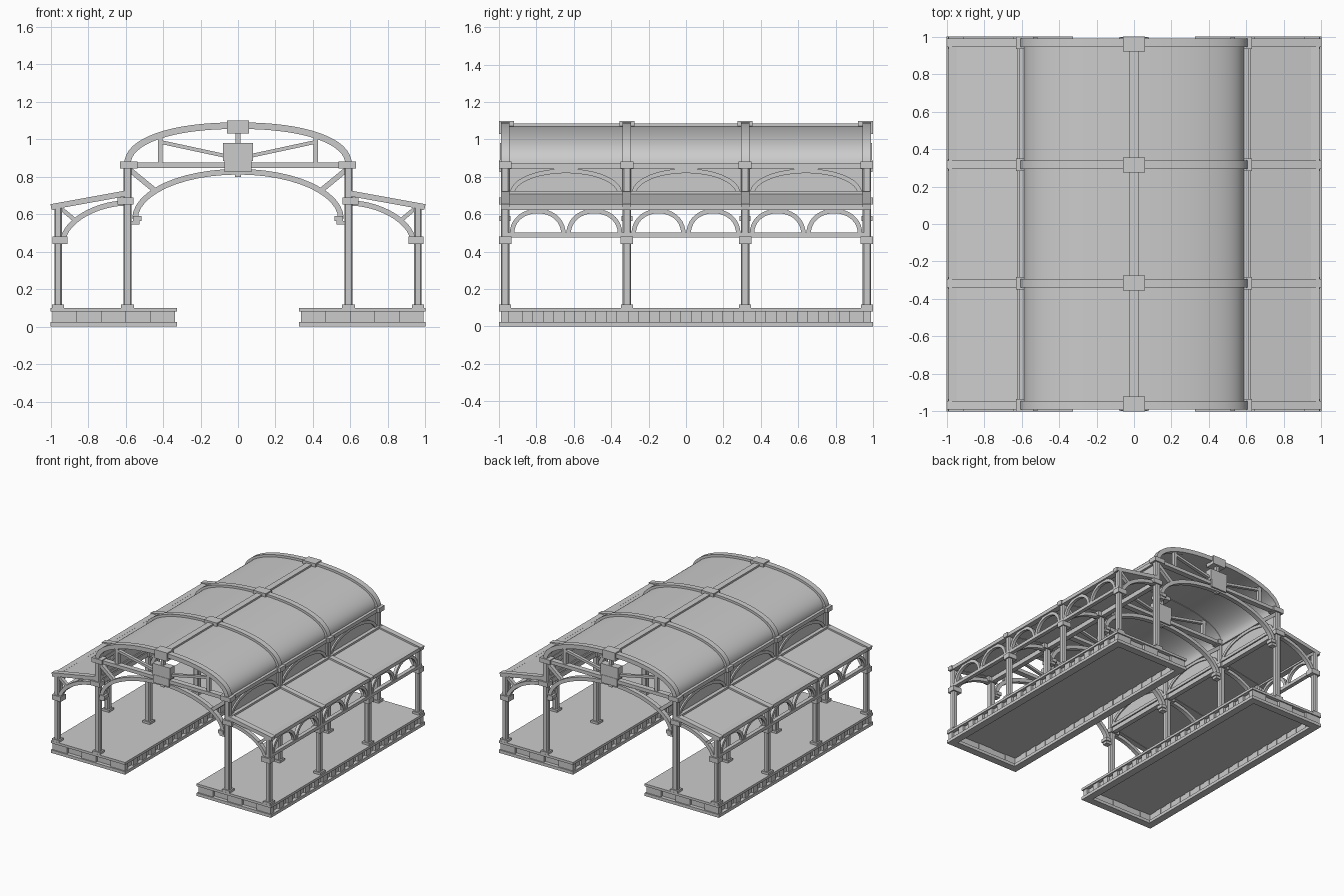
import bpy, bmesh, math
from mathutils import Vector

if "Cube" in bpy.data.objects:
    bpy.data.objects.remove(bpy.data.objects["Cube"])

parts = {}          # part name -> bmesh
central = set()     # parts that straddle x = 0 and are not mirrored
YS = (-0.967, -0.316, 0.316, 0.967)   # truss positions
H = 0.0225                            # half width of the main members


def bm_of(name):
    return parts.setdefault(name, bmesh.new())


def box(name, x0, x1, y0, y1, z0, z1):
    bm = bm_of(name)
    v = [bm.verts.new((x, y, z)) for z in (z0, z1)
         for x, y in ((x0, y0), (x1, y0), (x1, y1), (x0, y1))]
    for f in ((3, 2, 1, 0), (4, 5, 6, 7), (0, 1, 5, 4), (1, 2, 6, 5), (2, 3, 7, 6), (3, 0, 4, 7)):
        bm.faces.new([v[i] for i in f])


def cbox(name, x, y, wx, wy, z0, z1):
    box(name, x - wx / 2, x + wx / 2, y - wy / 2, y + wy / 2, z0, z1)


def ribbon(name, pts, t, d0, d1, axis='y'):
    """Bar of thickness t along 2D points (u, z), extruded d0..d1 along axis."""
    bm = bm_of(name)
    P = [Vector(p) for p in pts]
    rings = []
    for i, p in enumerate(P):
        d = (P[min(i + 1, len(P) - 1)] - P[max(i - 1, 0)]).normalized()
        n = Vector((-d.y, d.x)) * t / 2
        ring = []
        for q, w in ((p + n, d0), (p + n, d1), (p - n, d1), (p - n, d0)):
            ring.append(bm.verts.new((q.x, w, q.y) if axis == 'y' else (w, q.x, q.y)))
        rings.append(ring)
    for a, b in zip(rings, rings[1:]):
        for k in range(4):
            bm.faces.new((a[k], a[(k + 1) % 4], b[(k + 1) % 4], b[k]))
    bm.faces.new(rings[0])
    bm.faces.new(rings[-1][::-1])


def arc(c, z, a, b, n=2.0, t0=0, t1=180, seg=24):
    """Superellipse arc points around (c, z)."""
    out = []
    for i in range(seg + 1):
        t = math.radians(t0 + (t1 - t0) * i / seg)
        co, si = math.cos(t), max(math.sin(t), 0)
        out.append((c + a * math.copysign(abs(co) ** (2 / n), co), z + b * si ** (2 / n)))
    return out


def ring_frame(name, x0, x1, y0, y1, z0, z1, w):
    box(name, x0, x1, y0, y0 + w, z0, z1)
    box(name, x0, x1, y1 - w, y1, z0, z1)
    box(name, x0, x0 + w, y0 + w, y1 - w, z0, z1)
    box(name, x1 - w, x1, y0 + w, y1 - w, z0, z1)


# Platform: hollow plinth, recessed wall, alternating blocks and slab
PX0, PX1 = 0.325, 1.0
ring_frame('platform_plinth', PX0, PX1, -1, 1, 0, 0.025, 0.06)
ring_frame('platform_wall', PX0 + 0.03, PX1 - 0.03, -0.97, 0.97, 0.025, 0.08, 0.015)
box('platform_slab', PX0, PX1, -1, 1, 0.08, 0.10)
sx, sy = (PX1 - PX0 - 0.02) / 5, 1.98 / 35
for i in range(0, 5, 2):
    for s in (-0.97, 0.97):
        x = PX0 + 0.01 + i * sx
        box('platform_blocks', x, x + sx, s - 0.02, s + 0.02, 0.025, 0.08)
for i in range(2, 34, 2):
    for x in (PX0 + 0.03, PX1 - 0.03):
        y = -0.99 + i * sy
        box('platform_blocks', x - 0.02, x + 0.02, y, y + sy, 0.025, 0.08)

for y in YS:
    y0, y1 = y - H, y + H
    # Outer columns with bases and capitals
    cbox('outer_column', 0.96, y, 0.04, 0.045, 0.10, 0.64)
    cbox('column_base', 0.96, y, 0.064, 0.064, 0.10, 0.118)
    cbox('column_capital', 0.95, y, 0.08, 0.066, 0.44, 0.48)
    # Inner columns
    cbox('inner_column', 0.59, y, 0.045, 0.045, 0.10, 0.86)
    cbox('column_base', 0.59, y, 0.068, 0.064, 0.10, 0.118)
    cbox('column_capital', 0.60, y, 0.085, 0.066, 0.652, 0.69)
    cbox('column_capital', 0.583, y, 0.095, 0.068, 0.845, 0.882)
    # Corbel carrying the main arch
    box('arch_corbel', 0.515, 0.56, y - 0.03, y + 0.03, 0.565, 0.592)
    box('arch_corbel', 0.525, 0.57, y - 0.022, y + 0.022, 0.545, 0.565)
    # Aisle rafter, aisle arch and struts
    ribbon('aisle_rafter', [(0.998, 0.639), (0.59, 0.713)], 0.03, y0, y1)
    ribbon('aisle_arch', arc(0.60, 0.455, 0.335, 0.205, 1.8, 0, 90, 14), 0.028, y0 + .006, y1 - .006)
    ribbon('aisle_strut', [(0.95, 0.635), (0.86, 0.56)], 0.022, y0 + .008, y1 - .008)
    ribbon('arch_strut', [(0.575, 0.835), (0.435, 0.72)], 0.028, y0 + .008, y1 - .008)
    # Truss posts and braces
    box('truss_post', 0.402, 0.428, y0 + .008, y1 - .008, 0.87, 1.02)
    ribbon('truss_brace', [(0.41, 0.985), (0.07, 0.912)], 0.02, y0 + .01, y1 - .01)
    # Main arch, tie beam and roof rib
    ribbon('main_arch', arc(0, 0.575, 0.55, 0.252, 2.0), 0.03, y0 + .004, y1 - .004)
    box('tie_beam', -0.6, 0.6, y0, y1, 0.848, 0.876)
    ribbon('roof_rib', arc(0, 0.865, 0.59, 0.208, 2.2, seg=32), 0.035, y0, y1)
    # Centre plates, king post and ridge block
    cbox('centre_plate', 0, y, 0.145, 0.062, 0.825, 0.89)
    cbox('centre_plate', 0, y, 0.16, 0.056, 0.885, 0.98)
    cbox('king_post', 0, y, 0.026, 0.03, 0.98, 1.05)
    cbox('king_post', 0, y, 0.03, 0.03, 0.80, 0.83)
    yc = math.copysign(min(abs(y), 0.96), y)
    cbox('ridge_block', 0, yc, 0.115, 0.08, 1.03, 1.10)

# Lengthwise beams
E = 0.985
box('eaves_beam', 0.945, 0.99, -E, E, 0.622, 0.651)
box('arcade_beam', 0.948, 0.98, -E, E, 0.477, 0.503)
box('wall_beam', 0.572, 0.61, -E, E, 0.655, 0.692)
box('wall_beam', 0.572, 0.622, -E, E, 0.70, 0.725)
box('upper_wall_beam', 0.57, 0.61, -E, E, 0.842, 0.872)
box('ridge_beam', -0.025, 0.025, -E, E, 1.065, 1.086)

for a, b in zip(YS, YS[1:]):
    mid, w = (a + b) / 2, b - a - 0.045
    # Upper wall panel with a raised arch
    box('upper_wall_panel', 0.582, 0.592, a, b, 0.69, 0.85)
    ribbon('upper_wall_arch', arc(mid, 0.71, w / 2 - 0.015, 0.122, 2), 0.024, 0.574, 0.604, 'x')
    # Pair of arcade arches
    for s in (-1, 1):
        ribbon('arcade_arch', arc(mid + s * w / 4, 0.495, w / 4 - 0.014, 0.122, 2.1, seg=18),
               0.024, 0.952, 0.976, 'x')

# Roof skins
ribbon('barrel_roof', arc(0, 0.862, 0.582, 0.204, 2.2, seg=40), 0.012, -E, E)
ribbon('aisle_roof', [(0.985, 0.636), (0.59, 0.708)], 0.014, -E, E)

central |= {'main_arch', 'tie_beam', 'roof_rib', 'centre_plate', 'king_post',
            'ridge_block', 'ridge_beam', 'barrel_roof'}

for name, bm in parts.items():
    bmesh.ops.recalc_face_normals(bm, faces=bm.faces)
    me = bpy.data.meshes.new(name)
    bm.to_mesh(me)
    bm.free()
    ob = bpy.data.objects.new(name, me)
    bpy.context.collection.objects.link(ob)
    if 'arch' in name or name in ('barrel_roof', 'roof_rib'):
        me.shade_smooth()
        me.set_sharp_from_angle(angle=math.radians(35))
    if name in ('outer_column', 'inner_column'):     # chamfered shafts
        bev = ob.modifiers.new('chamfer', 'BEVEL')
        bev.width, bev.segments = 0.007, 1
    if name not in central:
        ob.modifiers.new('mirror', 'MIRROR').use_axis[0] = True
